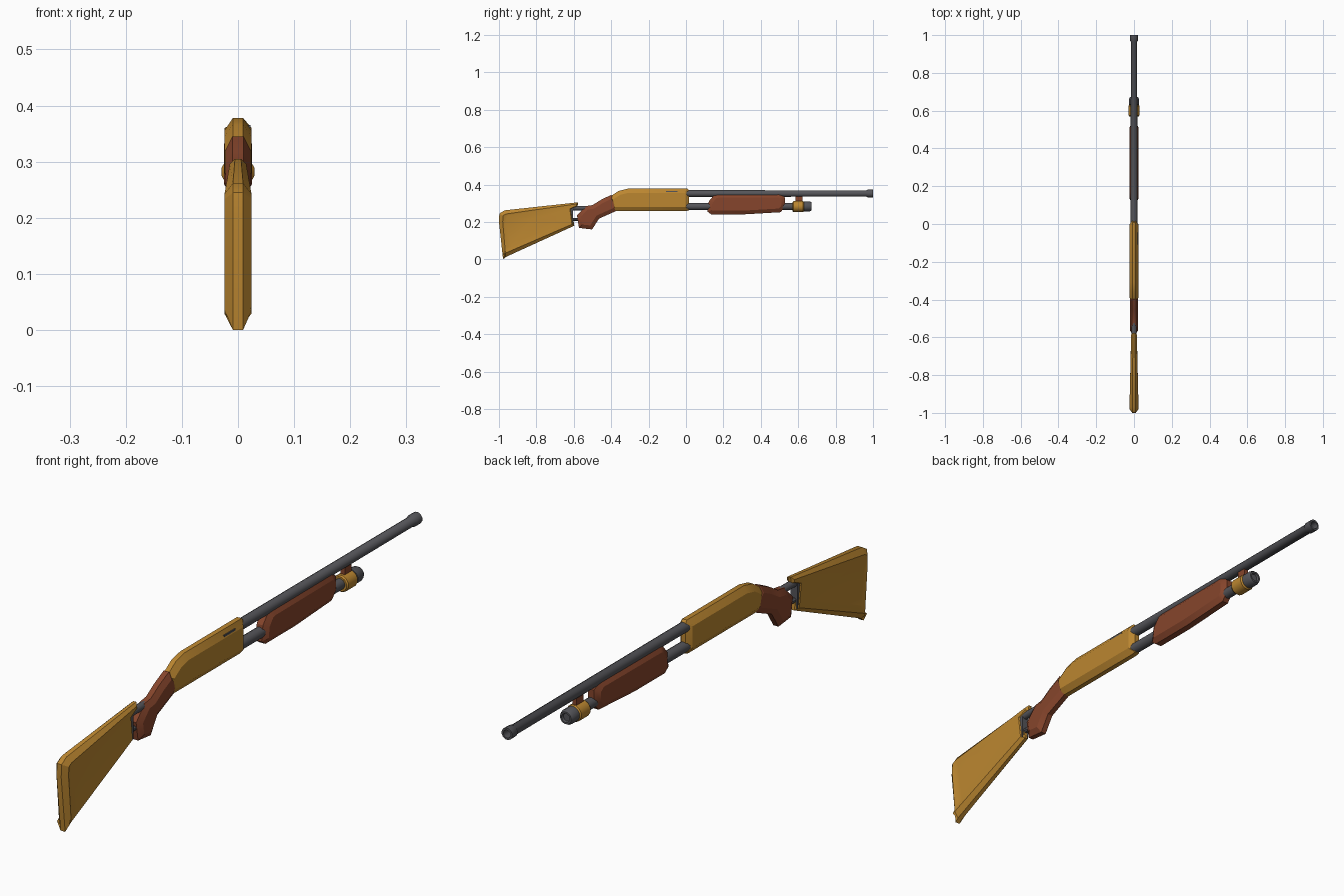
import bpy, bmesh, math
from mathutils import Vector, Matrix

if "Cube" in bpy.data.objects:
    bpy.data.objects.remove(bpy.data.objects["Cube"])


def material(name, rgb):
    m = bpy.data.materials.new(name)
    m.diffuse_color = (*rgb, 1)
    m.use_nodes = True
    m.node_tree.nodes["Principled BSDF"].inputs["Base Color"].default_value = m.diffuse_color
    return m


ORANGE = material("amber_paint", (0.50, 0.24, 0.03))
RED = material("rust_paint", (0.24, 0.06, 0.025))
GREY = material("dark_steel", (0.09, 0.09, 0.10))


def finish(name, bm, mat, angle=30):
    bmesh.ops.recalc_face_normals(bm, faces=bm.faces)
    me = bpy.data.meshes.new(name)
    bm.to_mesh(me)
    bm.free()
    ob = bpy.data.objects.new(name, me)
    bpy.context.collection.objects.link(ob)
    me.materials.append(mat)
    bpy.ops.object.select_all(action='DESELECT')
    bpy.context.view_layer.objects.active = ob
    ob.select_set(True)
    bpy.ops.object.shade_smooth_by_angle(angle=math.radians(angle))
    return ob


def inset_profile(pts, inset):
    """Move each point of a clockwise (y, z) outline inwards."""
    out = []
    n = len(pts)
    for i, p in enumerate(pts):
        d = p[2] if len(p) > 2 else inset
        a, b, c = (Vector(pts[(i + k) % n][:2]) for k in (-1, 0, 1))
        e1, e2 = (b - a).normalized(), (c - b).normalized()
        n1, n2 = Vector((e1.y, -e1.x)), Vector((e2.y, -e2.x))
        out.append(b + (n1 + n2) * d / max(1 + n1.dot(n2), 0.5))
    return out


def slab(name, pts, mat, half, ridge, inset, panel=None, width=lambda y: 1.0):
    """Side profile with a wide sloped chamfer on both sides."""
    inner = inset_profile(pts, inset)
    side = [(half, inner), (ridge, [Vector(p[:2]) for p in pts])]
    if panel:
        side.insert(0, (half - 0.005, [Vector(p) for p in panel]))
    layers = side + [(-x, ring) for x, ring in reversed(side)]
    bm = bmesh.new()
    rings = [[bm.verts.new((x * width(p.x), p.x, p.y)) for p in ring] for x, ring in layers]
    n = len(pts)
    for r, s in zip(rings, rings[1:]):
        for i in range(n):
            j = (i + 1) % n
            bm.faces.new((r[i], r[j], s[j], s[i]))
    bm.faces.new(rings[0])
    bm.faces.new(rings[-1])
    return finish(name, bm, mat)


def turned(name, steps, z, mat, sides=12):
    """Round part along y from (y, radius) steps."""
    bm = bmesh.new()
    rings = []
    for y, r in steps:
        rings.append([bm.verts.new((r * math.cos(t), y, z + r * math.sin(t)))
                      for t in (2 * math.pi * (k + 0.5) / sides for k in range(sides))])
    for a, b in zip(rings, rings[1:]):
        for i in range(sides):
            j = (i + 1) % sides
            bm.faces.new((a[i], a[j], b[j], b[i]))
    bm.faces.new(rings[0])
    bm.faces.new(rings[-1])
    return finish(name, bm, mat, 35)


def box(name, lo, hi, mat):
    lo, hi = Vector(lo), Vector(hi)
    bm = bmesh.new()
    bmesh.ops.create_cube(bm, size=1, matrix=Matrix.Translation((lo + hi) / 2)
                          @ Matrix.Diagonal((*(hi - lo), 1)))
    return finish(name, bm, mat)


# Shoulder stock with shallow side panels and a narrower front
slab("stock",
     [(-0.998, 0.245), (-0.97, 0.262), (-0.576, 0.305, 0.008), (-0.58, 0.283, 0.006),
      (-0.61, 0.265, 0.01), (-0.597, 0.18, 0.012), (-0.965, 0.012), (-0.978, 0.0), (-1.0, 0.2)],
     ORANGE, 0.024, 0.009, 0.02,
     panel=[(-0.965, 0.228), (-0.955, 0.232), (-0.85, 0.225), (-0.83, 0.212), (-0.74, 0.208),
            (-0.68, 0.185), (-0.93, 0.07), (-0.955, 0.065), (-0.968, 0.18)],
     width=lambda y: 1 - 0.4 * min(max((y + 0.78) / 0.2, 0), 1))

# Steel frame joining stock and grip
turned("stock_rod", [(-0.66, 0.013), (-0.46, 0.013)], 0.274, GREY)
turned("lower_stock_rod", [(-0.63, 0.009), (-0.55, 0.009)], 0.213, GREY, 8)
box("stock_plate", (-0.013, -0.618, 0.185), (0.013, -0.603, 0.285), GREY)

# Hand grip
slab("grip",
     [(-0.583, 0.235), (-0.535, 0.285), (-0.50, 0.29), (-0.455, 0.318), (-0.40, 0.345),
      (-0.35, 0.30), (-0.375, 0.258), (-0.465, 0.218), (-0.502, 0.16), (-0.572, 0.168)],
     RED, 0.022, 0.01, 0.02)

# Receiver body and port
slab("receiver",
     [(-0.415, 0.33), (-0.36, 0.366), (-0.31, 0.378), (0.008, 0.378), (0.016, 0.368),
      (0.016, 0.262), (0.0, 0.258), (-0.385, 0.258), (-0.40, 0.27)],
     ORANGE, 0.024, 0.009, 0.022)
box("ejection_port", (0.012, -0.108, 0.343), (0.022, -0.045, 0.365), GREY)

# Barrel with open muzzle
turned("barrel", [(0.0, 0.0185), (0.965, 0.0175), (0.97, 0.021), (1.0, 0.021),
                  (1.0, 0.014), (0.94, 0.014)], 0.352, GREY)

# Magazine tube and end cap
turned("magazine_tube", [(0.0, 0.019), (0.64, 0.019)], 0.283, GREY)
turned("tube_cap", [(0.628, 0.022), (0.632, 0.027), (0.662, 0.027), (0.672, 0.022),
                    (0.672, 0.016), (0.664, 0.014)], 0.283, GREY)

# Clamp ring and lug under the barrel
turned("clamp_ring", [(0.57, 0.026), (0.575, 0.03), (0.626, 0.03), (0.631, 0.026)],
       0.282, ORANGE)
box("barrel_lug", (-0.008, 0.585, 0.305), (0.008, 0.622, 0.338), RED)

# Sliding fore-end
slab("fore_end",
     [(0.122, 0.31), (0.15, 0.344), (0.17, 0.350), (0.50, 0.352), (0.53, 0.33),
      (0.53, 0.28), (0.505, 0.252), (0.30, 0.24), (0.135, 0.24), (0.115, 0.255)],
     RED, 0.025, 0.012, 0.02)
